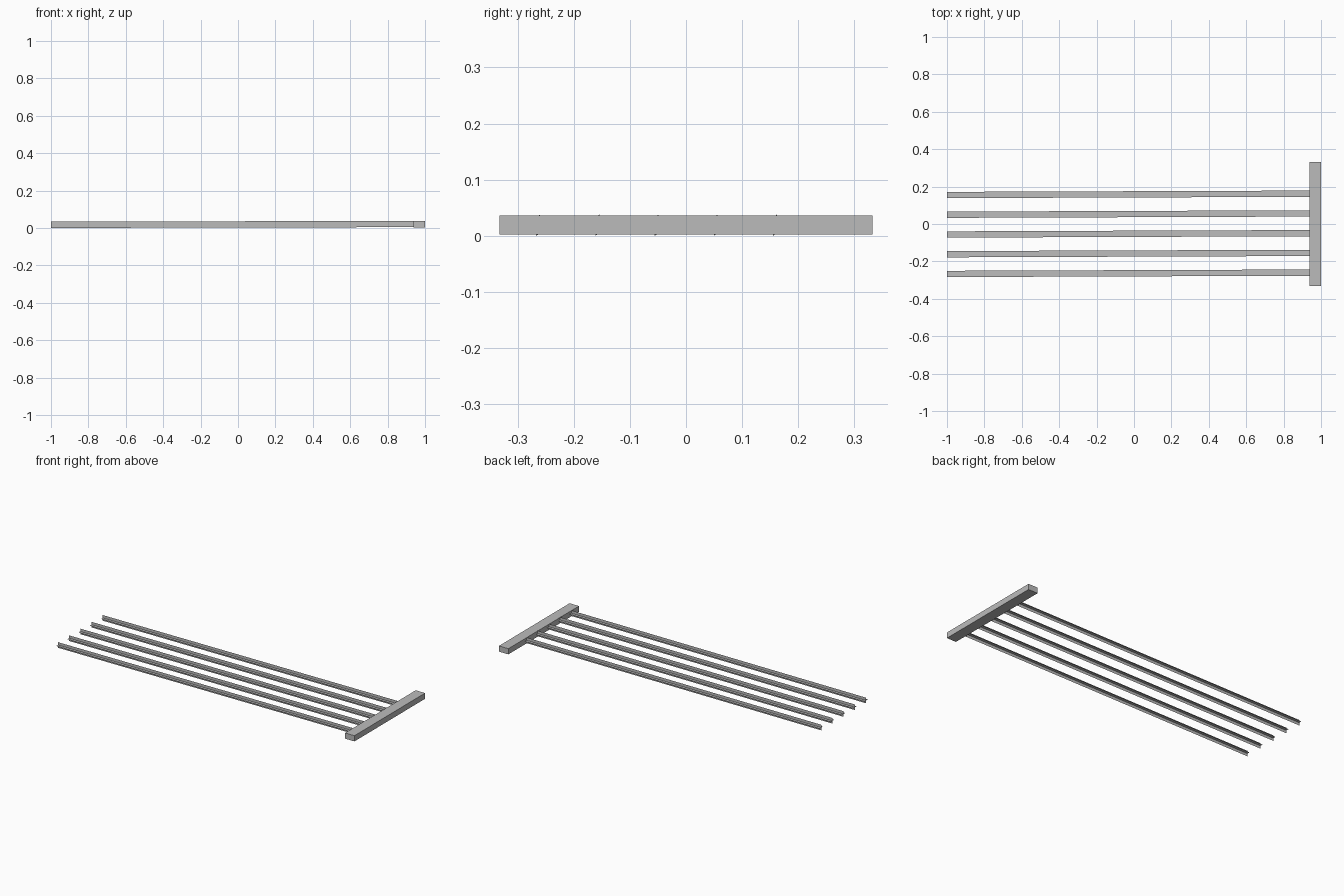
import bpy, bmesh
from mathutils import Vector

if "Cube" in bpy.data.objects:
    bpy.data.objects.remove(bpy.data.objects["Cube"])

grey = bpy.data.materials.new("plain grey")
grey.diffuse_color = (0.5, 0.5, 0.5, 1)
grey.use_nodes = True
grey.node_tree.nodes["Principled BSDF"].inputs["Base Color"].default_value = grey.diffuse_color

BAR_X = 0.938      # inner face of the cross bar
HALF = 0.0167      # half width of a tine
LEFT_Z, RIGHT_Z = 0.0167, 0.021   # tine axis height at both ends


def finish(name, bm):
    mesh = bpy.data.meshes.new(name)
    bm.to_mesh(mesh)
    bm.free()
    mesh.materials.append(grey)
    obj = bpy.data.objects.new(name, mesh)
    bpy.context.collection.objects.link(obj)


# Cross bar at the right end
bm = bmesh.new()
bmesh.ops.create_cube(bm, size=1)
for v in bm.verts:
    v.co = Vector((0.969 + v.co.x * 0.062, v.co.y * 0.665, 0.019 + v.co.z * 0.034))
finish("cross_bar", bm)


# Tines: two thin crossed strips each, drifting slightly along their length
def tine(index, y):
    start = Vector((-1, y - 0.007, LEFT_Z))
    end = Vector((BAR_X, y, RIGHT_Z))
    bm = bmesh.new()
    for side in (Vector((0, HALF, 0)), Vector((0, 0, HALF))):
        corners = (start - side, end - side, end + side, start + side)
        bm.faces.new([bm.verts.new(c) for c in corners])
    finish(f"tine_{index + 1}", bm)


for i in range(5):
    tine(i, 0.162 - i * 0.1055)
